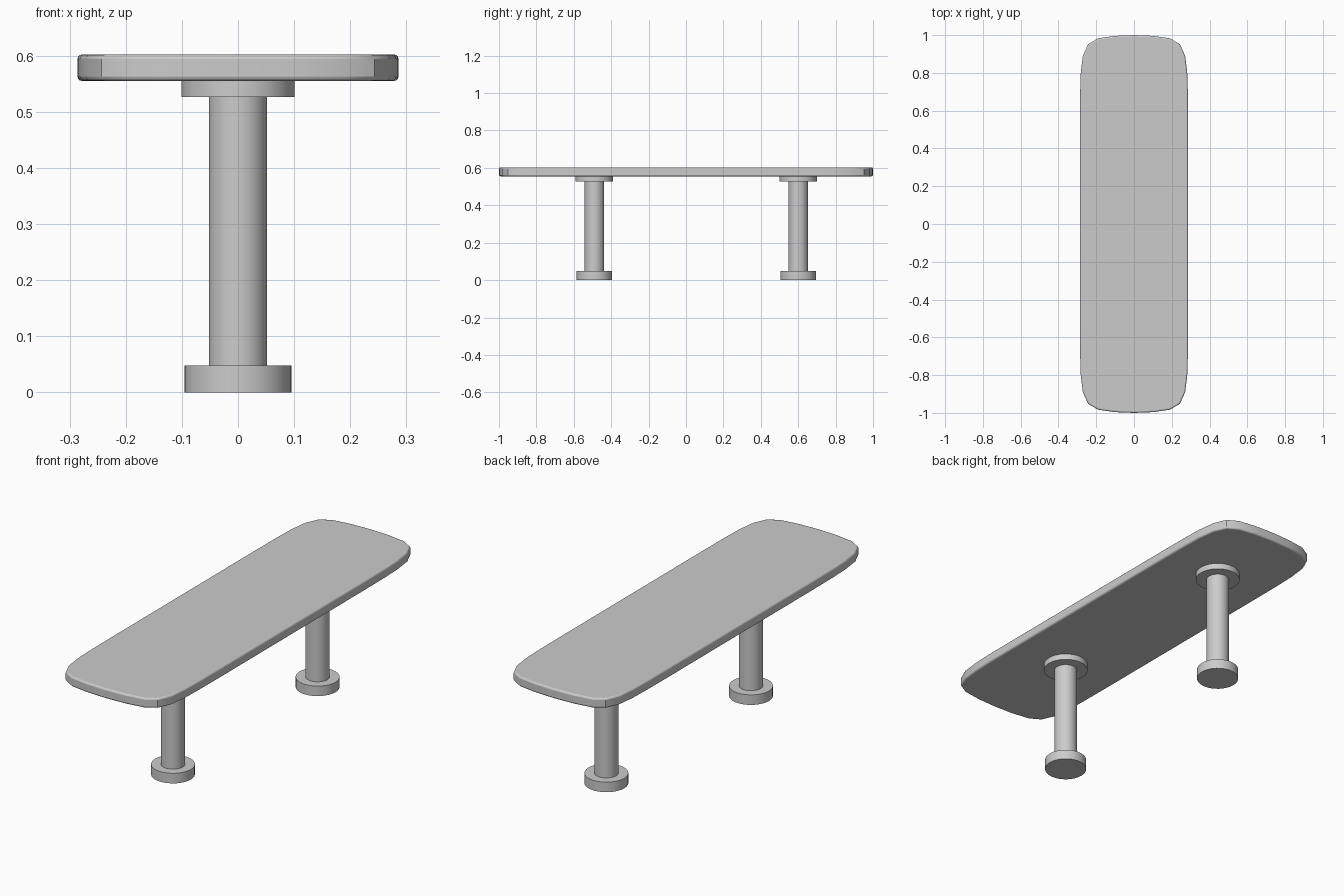
import bpy, bmesh, math

if "Cube" in bpy.data.objects:
    bpy.data.objects.remove(bpy.data.objects["Cube"])

def finish(obj):
    bpy.ops.object.select_all(action='DESELECT')
    obj.select_set(True)
    bpy.context.view_layer.objects.active = obj
    bpy.ops.object.shade_smooth_by_angle(angle=math.radians(35))

def disc(name, y, r, z0, z1):
    bpy.ops.mesh.primitive_cylinder_add(vertices=32, radius=r, depth=z1 - z0,
                                        location=(0, y, (z0 + z1) / 2))
    obj = bpy.context.object
    obj.name = name
    finish(obj)

# Seat slab: quarter outline mirrored to all four corners
quarter = [(0.286, 0.55), (0.285, 0.70), (0.282, 0.80), (0.271, 0.89),
           (0.243, 0.952), (0.19, 0.983), (0.10, 0.996)]
half = quarter + [(0, 1.0)] + [(-x, y) for x, y in reversed(quarter)]
outline = half + [(-x, -y) for x, y in half]

bm = bmesh.new()
face = bm.faces.new([bm.verts.new((x, y, 0.555)) for x, y in outline])
top = bmesh.ops.extrude_face_region(bm, geom=[face])
bmesh.ops.translate(bm, vec=(0, 0, 0.047),
                    verts=[g for g in top['geom'] if isinstance(g, bmesh.types.BMVert)])
bmesh.ops.recalc_face_normals(bm, faces=bm.faces)
mesh = bpy.data.meshes.new("seat")
bm.to_mesh(mesh)
bm.free()
seat = bpy.data.objects.new("seat", mesh)
bpy.context.collection.objects.link(seat)
finish(seat)

# Softened rim
bevel = seat.modifiers.new("rim", 'BEVEL')
bevel.width = 0.008
bevel.segments = 3
bevel.limit_method = 'ANGLE'
bevel.angle_limit = math.radians(60)
seat.modifiers.move(len(seat.modifiers) - 1, 0)

# Two pedestal legs: foot, post and mounting plate
for side, y in (("front", -0.49), ("back", 0.60)):
    disc(side + "_foot", y, 0.095, 0, 0.048)
    disc(side + "_post", y, 0.052, 0.048, 0.526)
    disc(side + "_mounting_plate", y, 0.101, 0.526, 0.555)
